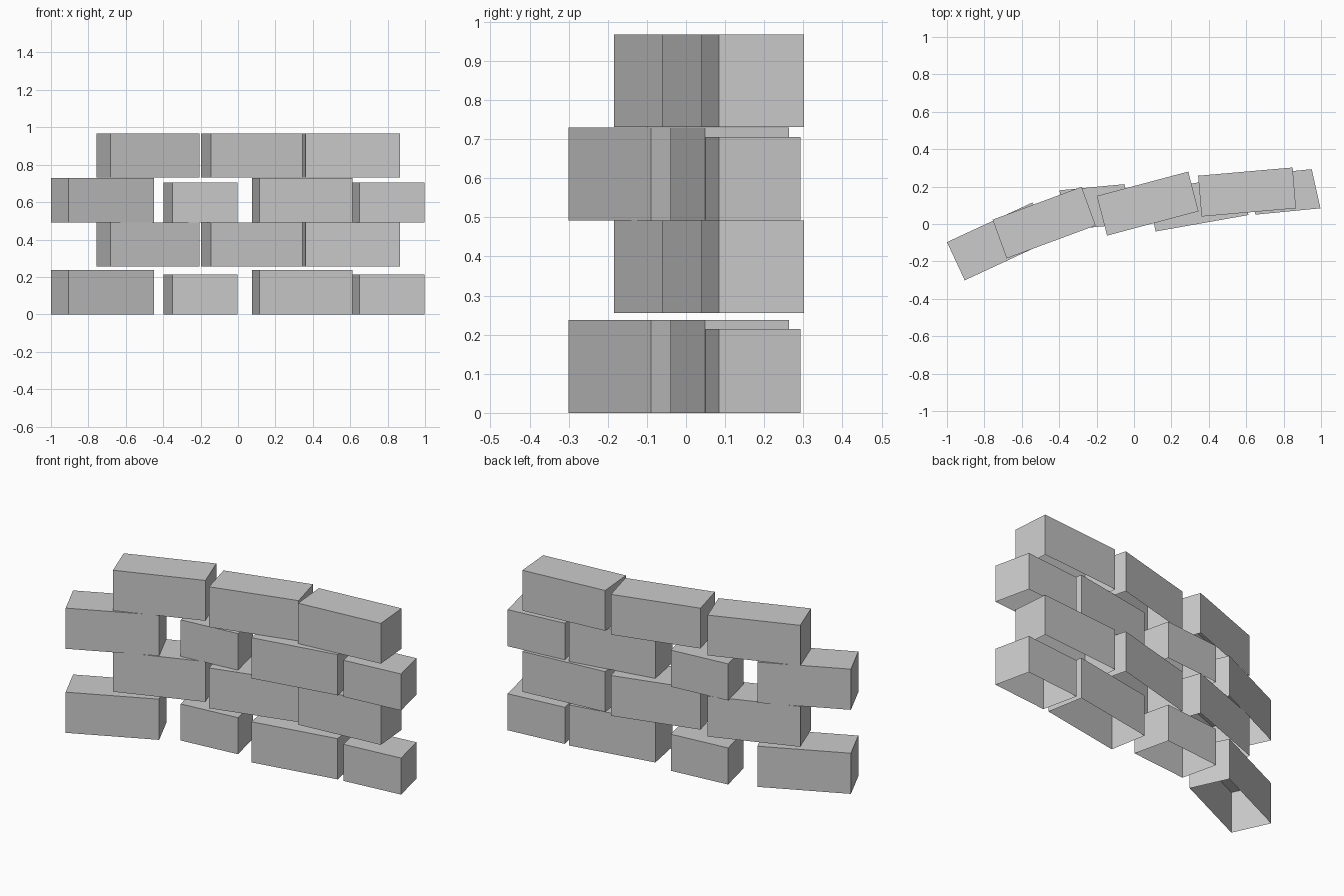
import bpy
import bmesh
from mathutils import Vector

if "Cube" in bpy.data.objects:
    bpy.data.objects.remove(bpy.data.objects["Cube"])


def brick(name, origin, along, across, z0, height):
    """Open-bottomed brick: front-left corner, length vector, depth vector."""
    o, u, v = Vector(origin), Vector(along), Vector(across)
    bm = bmesh.new()
    bmesh.ops.create_cube(bm, size=1)
    for vert in bm.verts:
        p = o + u * (vert.co.x + 0.5) + v * (vert.co.y + 0.5)
        vert.co = (p.x, p.y, z0 + height * (vert.co.z + 0.5))
    bm.normal_update()
    # the underside is left open
    bottom = [f for f in bm.faces if f.normal.z < -0.9]
    bmesh.ops.delete(bm, geom=bottom, context='FACES_ONLY')
    mesh = bpy.data.meshes.new(name)
    bm.to_mesh(mesh)
    bm.free()
    bpy.context.collection.objects.link(bpy.data.objects.new(name, mesh))


FULL, SHORT = 0.238, 0.214

# wide course: full, half, full, half along the curve
wide = [
    ((-0.905, -0.301), (0.457, 0.212), (-0.095, 0.204), FULL),
    ((-0.350, -0.030), (0.348, 0.033), (-0.049, 0.210), SHORT),
    ((0.115, -0.040), (0.497, 0.088), (-0.039, 0.215), FULL),
    ((0.649, 0.050), (0.348, 0.034), (-0.047, 0.209), SHORT),
]
# narrow course: three full bricks bridging the joints
narrow = [
    ((-0.681, -0.184), (0.476, 0.176), (-0.075, 0.207), 0.236),
    ((-0.144, -0.062), (0.489, 0.130), (-0.055, 0.212), 0.236),
    ((0.361, 0.040), (0.505, 0.044), (-0.018, 0.218), 0.236),
]

# stacked courses
courses = [(wide, 0.0), (narrow, 0.256), (wide, 0.492), (narrow, 0.731)]
for row, (bricks, z) in enumerate(courses, 1):
    for i, (origin, along, across, h) in enumerate(bricks, 1):
        brick(f"course_{row}_brick_{i}", origin, along, across, z, h)
